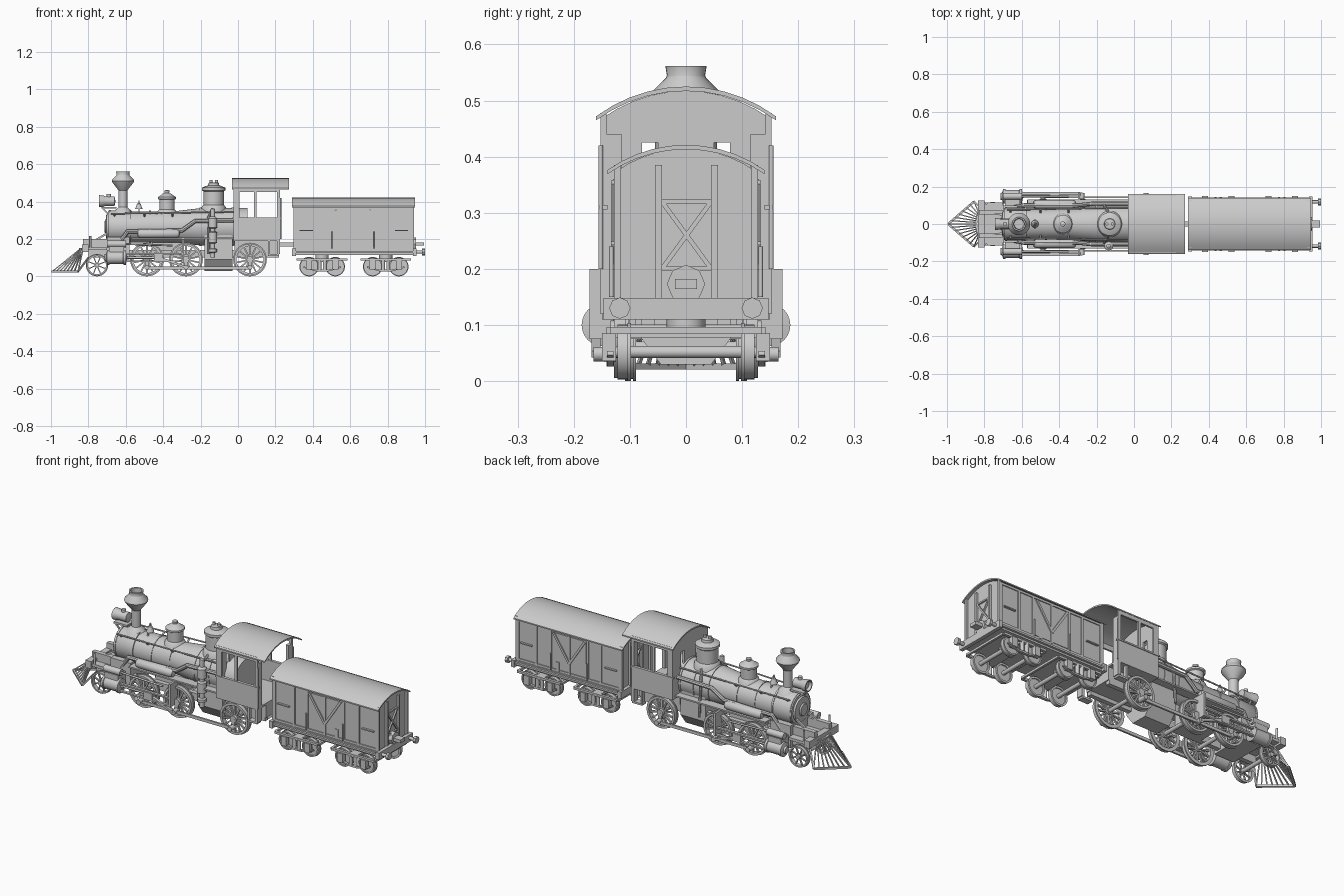
import bpy, bmesh, math
from mathutils import Vector, Matrix

class Part:
    """Collects primitives into one named mesh object."""
    def __init__(self, name):
        self.name, self.bm = name, bmesh.new()
    def box(self, x0, x1, y0, y1, z0, z1):
        m = Matrix.Translation(((x0+x1)/2, (y0+y1)/2, (z0+z1)/2)) @ Matrix.Diagonal((abs(x1-x0), abs(y1-y0), abs(z1-z0), 1))
        bmesh.ops.create_cube(self.bm, size=1, matrix=m)
    def beam(self, p, q, w, h):
        p, q = Vector(p), Vector(q)
        m = Matrix.Translation((p+q)/2) @ (q-p).to_track_quat('Z', 'Y').to_matrix().to_4x4() @ Matrix.Diagonal((w, h, (q-p).length, 1))
        bmesh.ops.create_cube(self.bm, size=1, matrix=m)
    def rod(self, p, q, r, seg=12, r2=None):
        p, q = Vector(p), Vector(q)
        m = Matrix.Translation((p+q)/2) @ (q-p).to_track_quat('Z', 'Y').to_matrix().to_4x4()
        bmesh.ops.create_cone(self.bm, cap_ends=True, segments=seg, radius1=r, radius2=r if r2 is None else r2, depth=(q-p).length, matrix=m)
    def pipe(self, pts, r, seg=8):
        for a, b in zip(pts, pts[1:]):
            self.rod(a, b, r, seg)
        for p in pts[1:-1]:
            bmesh.ops.create_uvsphere(self.bm, u_segments=seg, v_segments=6, radius=r, matrix=Matrix.Translation(p))
    def lathe(self, prof, loc, axis=(0, 0, 1), seg=28, closed=False):
        m = Matrix.Translation(loc) @ Vector(axis).to_track_quat('Z', 'Y').to_matrix().to_4x4()
        rings = [[self.bm.verts.new(m @ Vector((max(r, 1e-4)*math.cos(t), max(r, 1e-4)*math.sin(t), h)))
                  for t in (2*math.pi*i/seg for i in range(seg))] for r, h in prof]
        for a, b in zip(rings, rings[1:] + (rings[:1] if closed else [])):
            for i in range(seg):
                j = (i+1) % seg
                self.bm.faces.new((a[i], a[j], b[j], b[i]))
    def prism(self, yz, x0, x1):
        a = [self.bm.verts.new((x0, y, z)) for y, z in yz]
        b = [self.bm.verts.new((x1, y, z)) for y, z in yz]
        self.bm.faces.new(a); self.bm.faces.new(b[::-1])
        for i in range(len(a)):
            j = (i+1) % len(a)
            self.bm.faces.new((a[i], b[i], b[j], a[j]))
    def done(self):
        bmesh.ops.recalc_face_normals(self.bm, faces=self.bm.faces)
        me = bpy.data.meshes.new(self.name)
        self.bm.to_mesh(me); self.bm.free()
        me.shade_smooth(); me.set_sharp_from_angle(angle=math.radians(32))
        bpy.context.collection.objects.link(bpy.data.objects.new(self.name, me))

def arc(w, z0, z1, n=10):
    """Shallow circular arch from -w to w, z0 at the edges and z1 at the crown."""
    h = z1-z0
    R = (w*w+h*h)/(2*h)
    a = math.asin(w/R)
    return [(R*math.sin(-a+2*a*i/n), z1-R+R*math.cos(-a+2*a*i/n)) for i in range(n+1)]

def wheel_set(name, x, z, r, y, w, spokes):
    p = Part(name)
    for s in (-1, 1):
        c = Vector((x, s*y, z))
        p.lathe([(.8*r, -w/2), (r, -w/2), (r, -w/4), (.94*r, -w/4), (.94*r, w/2), (.8*r, w/2)], c, (0, s, 0), 32, True)
        p.rod(c-Vector((0, s*w*.6, 0)), c+Vector((0, s*w*.75, 0)), .2*r, 16)
        for i in range(spokes):
            t = 2*math.pi*(i+.5)/spokes
            p.beam(c, c+Vector((math.cos(t), 0, math.sin(t)))*.84*r, w*.4, .09*r)
        if not spokes:
            p.rod(c-Vector((0, w*.25, 0)), c+Vector((0, w*.25, 0)), .82*r, 32)
    p.rod((x, -y, z), (x, y, z), .011)
    p.done()

# Boiler, smokebox front and bands
X = (1, 0, 0)
b = Part("boiler")
b.lathe([(0, -.715), (.03, -.715), (.034, -.708), (.065, -.704), (.068, -.695), (.084, -.695), (.087, -.69), (.087, -.58), (.083, -.578),
         (.083, -.34), (.1, -.2), (.1, .05), (0, .05)], (0, 0, .265), X, 36)
for x, r in ((-.685, .09), (-.58, .09), (-.47, .086), (-.36, .086), (-.2, .103), (-.11, .103), (-.03, .103)):
    b.lathe([(r-.006, -.005), (r, -.005), (r, .005), (r-.006, .005)], (x, 0, .265), X, 36, True)
b.done()

# Stack, domes and bell
p = Part("smokestack")
p.lathe([(.055, .335), (.045, .352), (.028, .365), (.024, .37), (.024, .46), (.03, .468), (.055, .5), (.06, .51), (.058, .518), (.036, .54),
         (.034, .545), (.037, .562), (.029, .562), (.026, .48), (0, .48)], (-.615, 0, 0))
p.done()
p = Part("sand_dome")
p.lathe([(.058, .325), (.05, .35), (.041, .358), (.041, .41), (.048, .414), (.048, .424), (.035, .432), (.022, .442), (.012, .445), (.014, .458), (0, .463)], (-.38, 0, 0))
p.done()
p = Part("steam_dome")
p.lathe([(.07, .345), (.064, .372), (.055, .382), (.055, .455), (.062, .46), (.062, .474), (.045, .482), (.03, .486), (.028, .5), (.02, .502), (0, .502)], (-.13, 0, 0))
for s in (-1, 1):
    p.rod((-.13+s*.015, 0, .49), (-.13+s*.015, 0, .515), .008)
p.done()
p = Part("bell")
p.lathe([(.02, .36), (.016, .37), (.01, .388), (0, .395)], (-.53, 0, 0), seg=16)
for s in (-1, 1):
    p.beam((-.53, s*.024, .335), (-.53, 0, .405), .006, .006)
p.done()

# Headlight on its bracket
p = Part("headlight")
p.lathe([(0, -.725), (.022, -.727), (.026, -.742), (.032, -.742), (.03, -.72), (.026, -.71), (.026, -.66), (0, -.655)], (0, 0, .402), X, 24)
p.rod((-.69, 0, .42), (-.69, 0, .44), .012)
p.box(-.73, -.65, -.03, .03, .362, .372)
for s in (-1, 1):
    p.beam((-.725, s*.024, .365), (-.69, s*.024, .33), .008, .008)
p.done()

# Chassis, saddle, ash pan and pilot deck
p = Part("chassis")
for s in (-1, 1):
    p.box(-.8, .22, s*.055, s*.08, .1, .14)
    p.box(-.83, -.7, s*.05, s*.075, .14, .2)
    p.beam((-.8, s*.06, .17), (-.7, s*.05, .23), .01, .01)
    p.rod((-.79, s*.11, .15), (-.79, s*.11, .215), .006)
p.box(-.7, -.58, -.1, .1, .09, .21)
p.box(-.82, -.7, -.115, .115, .14, .155)
p.box(-.835, -.8, -.125, .125, .13, .17)
p.prism([(-.09, .25), (.09, .25), (.09, .09), (.045, .03), (-.045, .03), (-.09, .09)], -.18, -.03)
p.box(-.46, -.3, -.055, .055, .1, .18)
p.box(-.02, .225, -.08, .08, .12, .2)
p.box(.2, .32, -.014, .014, .16, .18)
p.done()

# Slatted pilot at the front
p = Part("cowcatcher")
for s in (-1, 1):
    p.beam((-.994, 0, .026), (-.855, s*.12, .026), .012, .01)
    p.beam((-.845, 0, .145), (-.83, s*.06, .145), .012, .012)
    p.beam((-.855, s*.12, .026), (-.8, s*.07, .1), .008, .008)
    for i in range(8):
        t = i/7
        p.beam((-.845+.015*t, s*.06*t, .145), (-.993+.138*t, s*.12*t, .026), .006, .006)
p.done()

# Locomotive wheels
wheel_set("pilot_wheels", -.754, .06, .06, .1, .022, 8)
DRIVERS = (-.487, -.278, .064)
for i, x in enumerate(DRIVERS):
    wheel_set(f"driving_wheels_{i+1}", x, .09, .09, .115, .026, 14)

# Cylinders, slide bars and rods on both sides
p = Part("cylinders_and_rods")
for s in (-1, 1):
    y = s*.148
    p.lathe([(0, -.715), (.018, -.715), (.02, -.705), (.038, -.7), (.038, -.688), (.034, -.686), (.034, -.614), (.038, -.612), (.038, -.6), (.012, -.595), (0, -.58)], (0, y, .1), X, 24)
    p.box(-.69, -.61, s*.08, s*.165, .11, .16)
    p.rod((-.7, y, .173), (-.6, y, .173), .018, 16)
    p.rod((-.6, y, .1), (-.42, y, .1), .006)
    for z in (.08, .12):
        p.box(-.6, -.29, s*.155, s*.17, z-.004, z+.004)
    p.box(-.45, -.4, s*.14, s*.172, .082, .118)
    p.box(-.3, -.288, s*.08, s*.172, .075, .2)
    p.rod((-.6, y, .173), (-.35, s*.148, .165), .005)
    p.beam((-.42, s*.16, .1), (-.278, s*.16, .048), .016, .012)
    p.beam((-.487, s*.143, .045), (.064, s*.143, .045), .01, .016)
    for x in DRIVERS:
        p.rod((x, s*.12, .048), (x, s*.165, .048), .013)
        p.beam((x, s*.13, .09), (x, s*.13, .045), .02, .01)
p.done()

# Running boards, handrails, pipework and air pump
p = Part("boiler_fittings")
for s in (-1, 1):
    p.box(-.57, -.02, s*.08, s*.13, .2, .208)
    p.rod((-.68, s*.075, .335), (-.02, s*.088, .345), .004)
    for x in (-.66, -.5, -.35):
        p.rod((x, s*.06, .32), (x, s*.077, .336), .005)
    p.pipe([(-.64, s*.09, .17), (-.59, s*.1, .24), (-.3, s*.1, .245), (-.23, s*.108, .295), (-.02, s*.108, .3)], .011)
    p.lathe([(0, -.54), (.018, -.535), (.024, -.52), (.024, -.33), (.018, -.315), (0, -.31)], (0, s*.105, .228), X, 16)
    p.pipe([(-.13, s*.05, .375), (-.16, s*.1, .31), (-.16, s*.115, .12)], .007)
p.lathe([(0, .1), (.012, .1), (.012, .125), (.022, .13), (.022, .145), (.012, .15), (.012, .175), (.024, .18), (.024, .235), (.013, .24), (.013, .255), (.024, .26), (.024, .31), (.012, .32), (.012, .36), (0, .365)], (-.135, -.118, 0), seg=16)
p.done()

# Cab walls with window openings
p = Part("cab")
for s in (-1, 1):
    a, c = s*.142, s*.152
    p.box(-.025, .225, a, c, .19, .31)
    p.box(-.03, .23, s*.14, s*.156, .306, .314)
    p.box(-.025, .225, a, c, .45, .478)
    for x0, x1 in ((-.025, .008), (.085, .1), (.208, .225)):
        p.box(x0, x1, a, c, .31, .455)
    p.box(.208, .225, s*.115, c, .12, .44)
    p.box(-.025, -.015, s*.078, s*.15, .19, .47)
    p.rod((.228, s*.152, .2), (.228, s*.152, .42), .004)
    p.box(.16, .22, s*.115, s*.15, .11, .12)
    p.box(.16, .17, s*.125, s*.145, .11, .2)
p.box(-.025, -.015, -.05, .05, .19, .47)
for z0, z1 in ((.19, .33), (.425, .47)):
    p.box(-.025, -.015, -.08, .08, z0, z1)
p.prism(arc(.15, .468, .517), -.025, -.015)
p.box(-.025, .225, -.15, .15, .19, .2)
p.done()

def roof(name, w, z0, z1, x0, x1):
    r = Part(name)
    r.prism(arc(w, z0, z1) + arc(w, z0-.007, z1-.008)[::-1], x0, x1)
    r.done()
roof("cab_roof", .16, .472, .525, -.033, .274)
roof("wagon_roof", .14, .376, .421, .288, .945)

# Wagon body with framing
p = Part("wagon_body")
p.prism([(-.123, .14), (-.123, .372)] + arc(.123, .375, .414) + [(.123, .372), (.123, .14)], .308, .928)
for s in (-1, 1):
    a, c = s*.12, s*.13
    for z in (.145, .36):
        p.box(.305, .932, a, s*.128, z, z+.012)
    for x in (.305, .42, .5, .722, .81, .92):
        p.box(x, x+.012, a, s*.128, .14, .37)
    p.box(.515, .72, a, s*.127, .16, .355)       # sliding door
    p.box(.609, .621, a, c, .15, .36)
    for x in (.52, .71):
        p.beam((x, s*.127, .355), (.615, s*.127, .21), .012, .012)
    for x in (.33, .84):
        p.box(x, x+.07, a, s*.134, .243, .249)
    for x in (.505, .725):
        p.rod((x, s*.133, .15), (x, s*.133, .24), .004)
    p.box(.675, .695, a, c, .15, .2)
for x, d in ((.308, -1), (.928, 1)):             # end framing with cross brace
    for y in (-.128, -.055, .045, .116):
        p.box(x, x+d*.012, y, y+.012, .14, .385)
    for z in (.2, .32):
        p.box(x, x+d*.008, -.045, .045, z-.004, z+.004)
    p.beam((x+d*.004, -.043, .2), (x+d*.004, .045, .32), .008, .008)
    p.beam((x+d*.004, .045, .2), (x+d*.004, -.043, .32), .008, .008)
p.done()

# Wagon underframe, buffers and coupler
p = Part("wagon_underframe")
p.box(.295, .94, -.13, .13, .115, .142)
for x in (.29, .935):
    p.box(x, x+.02, -.147, .147, .11, .148)
for s in (-1, 1):
    p.box(.3, .94, s*.13, s*.142, .125, .135)
    p.rod((.95, s*.118, .13), (.985, s*.118, .13), .009)
    p.rod((.985, s*.118, .13), (1.0, s*.118, .13), .019, 8)
p.rod((.93, 0, .173), (.952, 0, .173), .034, 8)
p.box(.945, .995, -.02, .02, .164, .182)
p.done()

# Two four-wheel bogies
for n, cx in enumerate((.45, .79)):
    for k, dx in enumerate((-.07, .07)):
        wheel_set(f"wagon_wheels_{n+1}_{k+1}", cx+dx, .052, .052, .11, .024, 0)
    p = Part(f"bogie_{n+1}")
    p.box(cx-.025, cx+.025, -.14, .14, .078, .094)
    p.rod((cx, 0, .09), (cx, 0, .12), .035)
    for s in (-1, 1):
        p.box(cx-.13, cx+.13, s*.128, s*.142, .084, .096)
        p.beam((cx-.1, s*.135, .05), (cx-.03, s*.135, .03), .012, .008)
        p.beam((cx+.1, s*.135, .05), (cx+.03, s*.135, .03), .012, .008)
        p.box(cx-.03, cx+.03, s*.128, s*.142, .026, .036)
        for dx in (-.07, .07):
            p.box(cx+dx-.016, cx+dx+.016, s*.125, s*.15, .036, .086)
        for dx in (-.014, .014):
            p.rod((cx+dx, s*.135, .034), (cx+dx, s*.135, .086), .01)
        p.box(cx-.13+.26*(s > 0)-.006, cx-.13+.26*(s > 0)+.006, -.135, .135, .084, .096)
    p.done()
